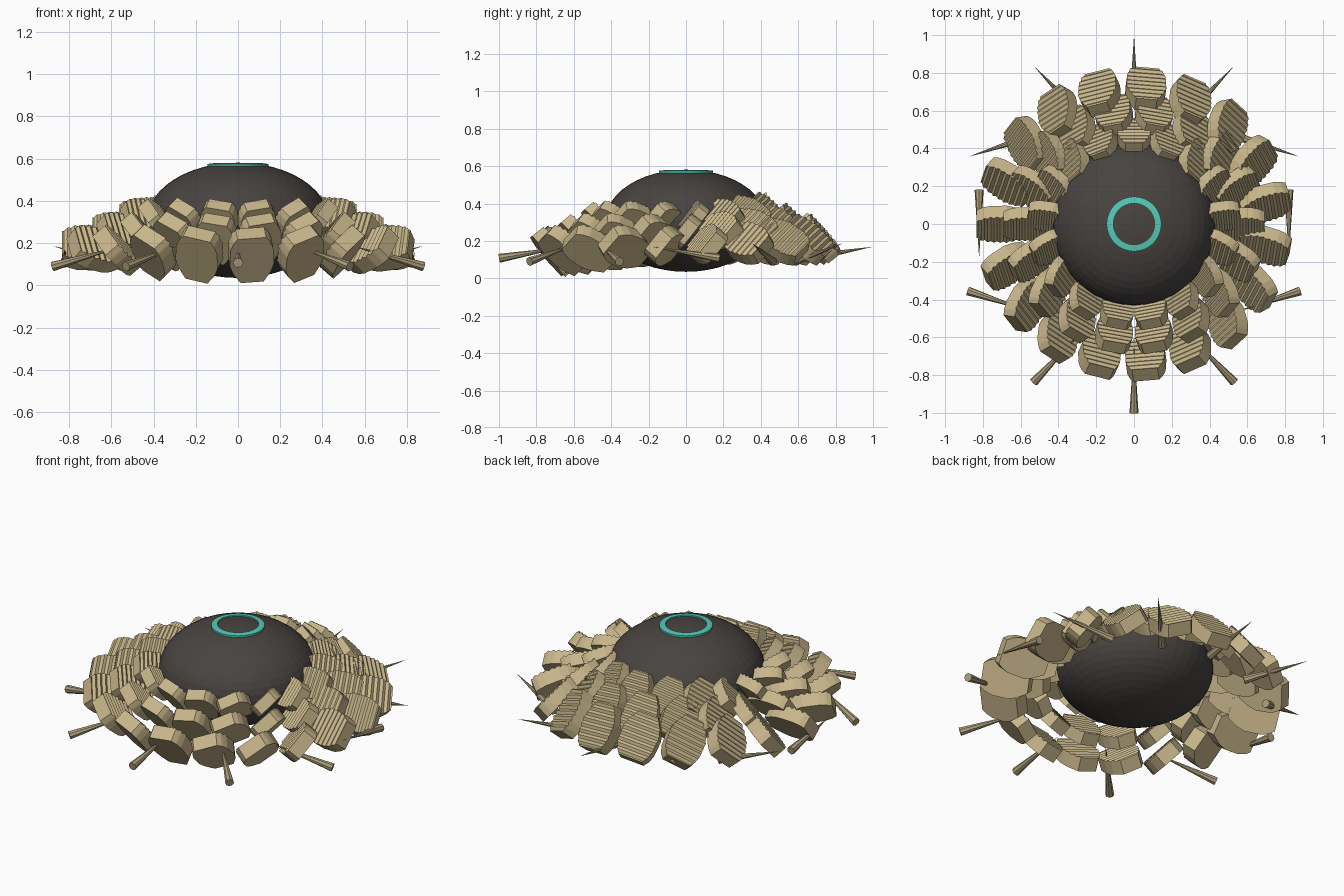
import bpy, bmesh, math
from mathutils import Matrix, Euler, Vector

if "Cube" in bpy.data.objects:
    bpy.data.objects.remove(bpy.data.objects["Cube"])


def material(name, rgb):
    m = bpy.data.materials.new(name)
    m.diffuse_color = (*rgb, 1)
    m.use_nodes = True
    m.node_tree.nodes["Principled BSDF"].inputs["Base Color"].default_value = m.diffuse_color
    return m


STONE = material("dark stone", (0.065, 0.057, 0.052))
SAND = material("sand plate", (0.58, 0.47, 0.26))
HORN = material("horn", (0.42, 0.345, 0.2))
TEAL = material("teal glow", (0.09, 0.60, 0.48))


def finish(bm, name, mat):
    bmesh.ops.recalc_face_normals(bm, faces=bm.faces)
    mesh = bpy.data.meshes.new(name)
    bm.to_mesh(mesh)
    bm.free()
    mesh.materials.append(mat)
    ob = bpy.data.objects.new(name, mesh)
    bpy.context.collection.objects.link(ob)
    return ob


def placement(theta, radius, z, tilt):
    """Stand at an angle on a ring, leaning by the shared twisting tilt."""
    rot = Euler((-tilt * math.sin(theta), tilt * math.cos(theta), theta - math.pi / 2), 'XYZ')
    pos = Vector((radius * math.cos(theta), radius * math.sin(theta), z))
    return Matrix.Translation(pos) @ rot.to_matrix().to_4x4()


# Core: squashed ball
bm = bmesh.new()
bmesh.ops.create_uvsphere(bm, u_segments=48, v_segments=24, radius=1,
                          matrix=Matrix.Translation((0, 0, 0.308)) @ Matrix.Diagonal((0.43, 0.43, 0.273, 1)))
finish(bm, "core", STONE)

# Glowing ring on the crown
bm = bmesh.new()
N = 48
profile = [(0.112, 0.555), (0.112, 0.579), (0.145, 0.575), (0.145, 0.55)]
rings = [[bm.verts.new((r * math.cos(2 * math.pi * i / N), r * math.sin(2 * math.pi * i / N), z))
          for r, z in profile] for i in range(N)]
for i in range(N):
    a, b = rings[i], rings[(i + 1) % N]
    for j in range(4):
        k = (j + 1) % 4
        bm.faces.new((a[j], a[k], b[k], b[j]))
finish(bm, "crown_ring", TEAL)

# Armour plate: eight-sided outline, flat below, ridged on top
OUTLINE = [(-0.178, 0.055), (-0.12, 0.09), (-0.07, 0.106), (0.02, 0.102), (0.06, 0.088), (0.088, 0.068)]
THICK = 0.08
SLICES = 32


def half_width(y):
    for (y0, w0), (y1, w1) in zip(OUTLINE, OUTLINE[1:]):
        if y <= y1 + 1e-6:
            return w0 + (w1 - w0) * (y - y0) / (y1 - y0)
    return OUTLINE[-1][1]


def add_plate(bm, matrix, size):
    prev = None
    y0, y1 = OUTLINE[0][0], OUTLINE[-1][0]
    for i in range(SLICES + 1):
        y = y0 + (y1 - y0) * i / SLICES
        w = half_width(y)
        ridge = 0.005 * math.sin(2 * math.pi * i / 4)
        pts = [(-w, y, -THICK / 2), (w, y, -THICK / 2),
               (w, y, THICK / 2 + ridge), (-w, y, THICK / 2 + ridge)]
        cur = [bm.verts.new(matrix @ (Vector(p) * size)) for p in pts]
        if prev:
            for j in range(4):
                k = (j + 1) % 4
                bm.faces.new((prev[j], prev[k], cur[k], cur[j]))
        else:
            bm.faces.new(cur)
        prev = cur
    bm.faces.new(prev)


# Three rows: name, count, first angle, radius, height, size
ROWS = [("inner_plates", 17, 90.0, 0.49, 0.325, 0.82),
        ("middle_plates", 18, 80.0, 0.61, 0.25, 0.91),
        ("outer_plates", 19, 180.0, 0.745, 0.178, 1.0)]
for name, count, start, radius, z, size in ROWS:
    bm = bmesh.new()
    for i in range(count):
        theta = math.radians(start) + 2 * math.pi * i / count
        add_plate(bm, placement(theta, radius, z, 0.9), size)
    finish(bm, name, SAND)

# Twelve horn spines around the rim
bm = bmesh.new()
for i in range(12):
    bmesh.ops.create_cone(bm, cap_ends=True, segments=8, radius1=0.024, radius2=0, depth=0.364,
                          matrix=placement(2 * math.pi * i / 12, 0.82, 0.138, 1.4))
finish(bm, "rim_spines", HORN)
